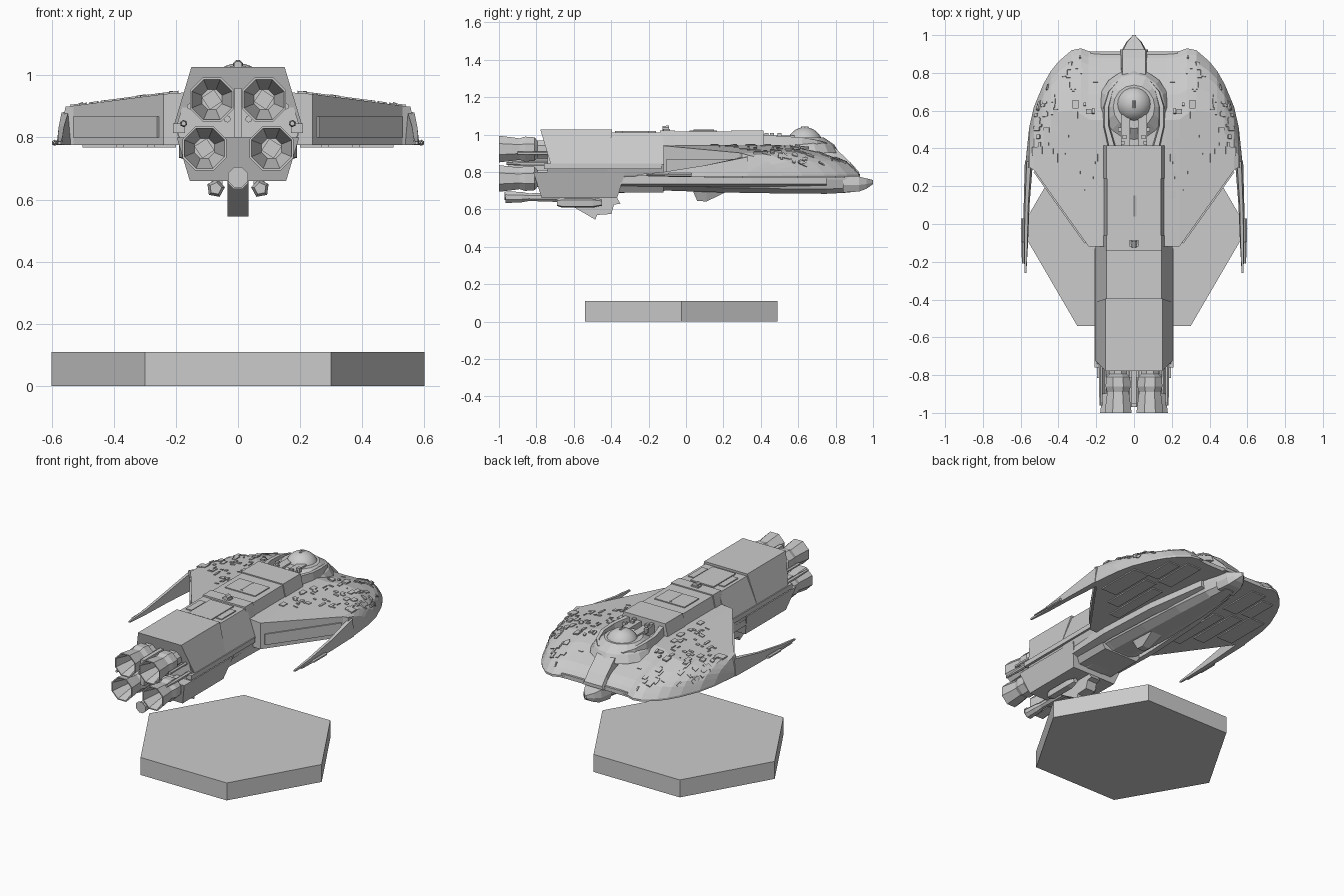
import bpy, bmesh, math, random
from mathutils import Vector, Matrix

if "Cube" in bpy.data.objects:
    bpy.data.objects.remove(bpy.data.objects["Cube"])

random.seed(4)


def material(name, v):
    m = bpy.data.materials.new(name)
    m.diffuse_color = (v, v, v, 1)
    m.use_nodes = True
    m.node_tree.nodes["Principled BSDF"].inputs["Base Color"].default_value = m.diffuse_color
    return m


GREY = material("plain grey", 0.6)


def finish(name, bm, mirror=False, smooth=False):
    bmesh.ops.recalc_face_normals(bm, faces=bm.faces)
    me = bpy.data.meshes.new(name)
    bm.to_mesh(me)
    bm.free()
    me.materials.append(GREY)
    ob = bpy.data.objects.new(name, me)
    bpy.context.collection.objects.link(ob)
    if mirror:
        mod = ob.modifiers.new("mirror", 'MIRROR')
        mod.use_clip = True
    for p in me.polygons:
        p.use_smooth = smooth
    return ob


def add_loft(bm, rings):
    """Skin closed rings of 3D points and cap both ends."""
    vs = [[bm.verts.new(p) for p in r] for r in rings]
    n = len(vs[0])
    for a, b in zip(vs, vs[1:]):
        for i in range(n):
            bm.faces.new((a[i], a[(i + 1) % n], b[(i + 1) % n], b[i]))
    bm.faces.new(vs[0])
    bm.faces.new(vs[-1][::-1])


def loft(name, rings, mirror=False):
    bm = bmesh.new()
    add_loft(bm, rings)
    return finish(name, bm, mirror)


def sym(y, half, lean=0.0):
    """Left-right symmetric section at y from half points (x, z); lean shifts y with height."""
    pts = half + [(-x, z) for x, z in reversed(half)]
    return [(x, y + lean * (1.03 - z), z) for x, z in pts]


def box(name, x, y, z, mirror=False):
    r = [[(x[0], yy, z[0]), (x[1], yy, z[0]), (x[1], yy, z[1]), (x[0], yy, z[1])] for yy in y]
    return loft(name, r, mirror)


def circle(cx, cz, y, r, n=8, rot=math.pi / 8):
    return [(cx + r * math.cos(rot + i * math.tau / n), y,
             cz + r * math.sin(rot + i * math.tau / n)) for i in range(n)]


def tube(name, cx, cz, stations, n=8, mirror=False, rot=math.pi / 8):
    return loft(name, [circle(cx, cz, y, r, n, rot) for y, r in stations], mirror)


# Hexagonal display base
loft("base", [[(0.6 * math.cos(i * math.pi / 3), -0.025 + 0.595 * math.sin(i * math.pi / 3), z)
               for i in range(6)] for z in (0, 0.11)])

# Horseshoe wing hull: columns of (x, front y, back y)
COLS = [(0, .91, -.12), (.12, .91, -.12), (.17, .91, -.12), (.24, .915, -.12), (.28, .93, -.064),
        (.33, .92, .006), (.40, .86, .104), (.44, .81, .16), (.48, .74, .216), (.53, .62, .286),
        (.555, .51, .30), (.575, .32, .30)]


def span(x):
    for a, b in zip(COLS, COLS[1:]):
        if x <= b[0]:
            t = (x - a[0]) / (b[0] - a[0])
            return a[1] + t * (b[1] - a[1]), a[2] + t * (b[2] - a[2])
    return COLS[-1][1:]


def top_z(x, y):
    d = max(span(x)[0] - y, 0)
    return min(0.945 - 0.13 * max(x - 0.2, 0), 0.787 + 1.1 * d, 0.83 + 0.35 * d)


bm = bmesh.new()
T = [0, .3, .5, .65, .78, .88, .93, .97, 1]
top, bot = [], []
for x, yf, yb in COLS:
    ys = [yb + t * (yf - yb) for t in T]
    top.append([bm.verts.new((x, y, top_z(x, y))) for y in ys])
    bot.append([bm.verts.new((x, y, 0.775)) for y in ys])
for i in range(len(COLS) - 1):
    for j in range(len(T) - 1):
        for g in (top, bot):
            bm.faces.new((g[i][j], g[i + 1][j], g[i + 1][j + 1], g[i][j + 1]))
    for j in (0, -1):
        bm.faces.new((top[i][j], top[i + 1][j], bot[i + 1][j], bot[i][j]))
for j in range(len(T) - 1):
    bm.faces.new((top[-1][j], top[-1][j + 1], bot[-1][j + 1], bot[-1][j]))
finish("wing_hull", bm, mirror=True)

# Small surface panels scattered over the wings, lying on the slope
bm = bmesh.new()
for _ in range(80):
    x = random.uniform(.2, .54)
    yf, yb = span(x)
    y = random.uniform(yb + .25 * (yf - yb), yf - .04)
    e = .004
    nrm = Vector((-(top_z(x + e, y) - top_z(x - e, y)) / (2 * e),
                  -(top_z(x, y + e) - top_z(x, y - e)) / (2 * e), 1)).normalized()
    size = (random.uniform(.005, .03), random.uniform(.005, .05), .009)
    mat = (Matrix.Translation((x, y, top_z(x, y))) @ Vector((0, 0, 1)).rotation_difference(nrm).to_matrix().to_4x4()
           @ Matrix.Diagonal((*size, 1)))
    bmesh.ops.create_cube(bm, size=1, matrix=mat)
finish("wing_panels", bm, mirror=True)

# Recessed-looking panels on the diagonal rear walls and underside
for name, a, b in (("rear_wall_panel", .05, .95),):
    p, q = Vector((.24, -.12, 0)), Vector((.54, .30, 0))
    n = Vector((.42, -.30, 0)).normalized() * .008
    s, t = p.lerp(q, a), p.lerp(q, b)
    loft(name, [[(*(v + o).xy, z) for v, o in ((s, -n), (t, -n), (t, n), (s, n))]
                for z in (.80, .868)], True)
for i, (x0, x1, y0, y1) in enumerate([(.2, .27, .1, .5), (.29, .37, .2, .55), (.39, .5, .3, .6),
                                      (.2, .3, .58, .85), (.32, .4, .6, .8)]):
    box(f"underside_panel_{i}", (x0, x1), (y0, y1), (.768, .78), True)

# Swept wing prongs with gun barrels
loft("wing_prong", [[(.535, .33, .775), (.578, .33, .775), (.568, .33, .88), (.545, .33, .885)],
                    [(.553, .10, .775), (.584, .10, .775), (.577, .10, .835), (.56, .10, .835)],
                    [(.562, -.12, .775), (.583, -.12, .775), (.58, -.12, .80), (.565, -.12, .80)],
                    [(.570, -.26, .778), (.58, -.26, .778), (.58, -.26, .787), (.57, -.26, .787)]], True)
tube("prong_gun", .59, .783, [(-.21, .004), (-.1, .006), (-.09, .01), (.03, .01)], 6, True)

# Long upper body
loft("forward_body", [sym(y, [(.175, .80), (.175, .87), (.142, 1.015)]) for y in (-.14, .415)])
loft("middle_body", [sym(y, [(.12, .69), (.185, .78), (.205, .84), (.145, 1.012)]) for y in (-.42, -.12)])
loft("rear_upper_block", [sym(y, [(.206, .84), (.15, 1.027)], l)
                          for y, l in ((-.78, .3), (-.395, -.1))])
loft("rear_core", [sym(y, [(.14, .67), (.2, .83), (.145, 1.01)]) for y in (-.74, -.38)])
loft("rear_lower_block", [sym(y, [(.155, .66), (.197, .80)], l)
                          for y, l in ((-.89, .32), (-.25, -.32))])
box("side_rail", (.17, .21), (-.76, -.13), (.815, .845), True)
loft("side_shelf", [sym(y, [(.185, .785), (.185, .81)]) for y in (-.42, .3)])

# Roof details: frames, hatch, cross band, small sensor
loft("roof_band", [sym(y, [(.178, .87), (.146, 1.022)]) for y in (-.14, -.06)])
loft("front_roof_frame", [sym(y, [(.179, .87), (.146, 1.022)]) for y in (.24, .415)])
box("roof_hatch", (-.105, .105), (.02, .165), (1.0, 1.021))
loft("hatch_ridge", [[(-.02, y, 1.018), (.02, y, 1.018), (0, y, 1.026)] for y in (.04, .15)])
box("roof_rear_plate", (-.08, .08), (-.38, -.16), (1.0, 1.019))
box("roof_rear_step", (.085, .125), (-.34, -.2), (1.0, 1.018), True)
tube("roof_sensor", 0, 1.032, [(-.125, .014), (-.09, .018)])
box("sensor_foot", (-.025, .025), (-.12, -.085), (1.01, 1.03))

# Cockpit dome with stepped collar and horseshoe arms
bm = bmesh.new()
bmesh.ops.create_uvsphere(bm, u_segments=24, v_segments=14, radius=.097,
                          matrix=Matrix.Translation((0, .635, .942)))
finish("dome", bm, smooth=True)
tube("dome_cap", 0, 1.035, [(.615, .008), (.655, .008)])
loft("dome_collar", [[(r * math.cos(i * math.tau / 16), .62 + 1.05 * r * math.sin(i * math.tau / 16), z)
                      for i in range(16)] for z, r in ((.90, .19), (.945, .165), (.985, .11))])
arm = [(.10, .40, .03), (.135, .52, .022), (.135, .62, .022), (.115, .70, .018), (.075, .755, .012)]
loft("collar_arm", [[(x - .01, y, .91), (x + w + .01, y, .91), (x + w, y, z), (x, y, z)]
                    for (x, y, w), z in zip(arm, (1.0, .99, .985, .97, .955))], True)
box("dome_neck", (.02, .07), (.40, .58), (.92, .995), True)
for i, (x, y) in enumerate([(.05, .46), (.075, .50), (.06, .43)]):
    box(f"neck_stud_{i}", (x - .01, x + .01), (y - .01, y + .01), (.98, 1.008), True)

# Front spine, front rail and pointed nose
loft("front_spine", [sym(y, [(.075, .78), (.062, z)]) for y, z in
                     ((.70, .96), (.80, .925), (.88, .85), (.925, .80))])
box("front_rail", (-.23, .23), (.895, .912), (.775, .80))
loft("nose", [sym(.84, [(.06, .69), (.075, .73), (.065, .78)]),
              sym(.925, [(.045, .695), (.062, .73), (.055, .775)]),
              sym(.965, [(.03, .71), (.04, .735), (.035, .765)]),
              sym(1.0, [(.004, .735), (.006, .742), (.005, .757)])])

# Rounded keel under the hull, with side strakes
loft("keel", [sym(y, [(w * .45, b), (w * .85, b + .025), (w, .76), (w, .80)]) for y, w, b in
              ((-.40, .13, .685), (-.1, .14, .70), (.2, .135, .69), (.5, .12, .685),
               (.75, .095, .683), (.88, .06, .69))])
loft("keel_strake", [[(x, y, .72), (x + .05, y, .735), (x + .05, y, .79), (x, y, .79)]
                     for x, y in ((.13, -.35), (.14, -.05), (.12, .35), (.06, .75))], True)
loft("keel_blister", [sym(y, [(w, z), (.05, .70)]) for y, w, z in
                      ((.04, .04, .69), (.06, .025, .645), (.11, .025, .642), (.21, .04, .69))])

# Four hollow engine bells with a square injector inside
bell = [(-.72, .05), (-.795, .05), (-.81, .068), (-.86, .072), (-.89, .062), (-.93, .068),
        (-1.0, .077), (-1.0, .070), (-.87, .035)]
for level, cx, cz in (("upper", .084, .922), ("lower", .108, .765)):
    tube(f"{level}_engine", cx, cz, bell, 8, True)
    tube(f"{level}_injector", cx, cz, [(-.86, .033), (-.89, .033)], 4, True, .2)

# Struts and pipes around the engines
box("engine_spine", (-.012, .012), (-.95, -.72), (.80, .96))
tube("side_pipe", .175, .845, [(-.96, .008), (-.86, .012), (-.74, .012)], 6, True)
tube("lower_pipe", .035, .86, [(-.93, .012), (-.72, .012)], 6, True)
tube("top_pipe", .155, .9, [(-.9, .01), (-.74, .01)], 6, True)

# Belly: centre thruster, angled pods and tail fin
tube("belly_thruster", 0, .672, [(-.97, .035), (-.97, .024), (-.92, .012)], 8)
tube("belly_thruster_body", 0, .665, [(-.965, .034), (-.88, .03), (-.84, .022), (-.62, .03)], 8)
tube("belly_pod", .072, .636, [(-.69, .02), (-.66, .03), (-.50, .03), (-.45, .018)], 5, True, .5)
box("pod_pylon", (.05, .085), (-.65, -.48), (.64, .68), True)
fin = [(-.68, .665), (-.58, .60), (-.485, .545), (-.475, .57), (-.40, .575), (-.385, .625),
       (-.35, .63), (-.38, .68)]
loft("tail_fin", [[(x, y, z) for y, z in fin] for x in (-.034, .034)])
